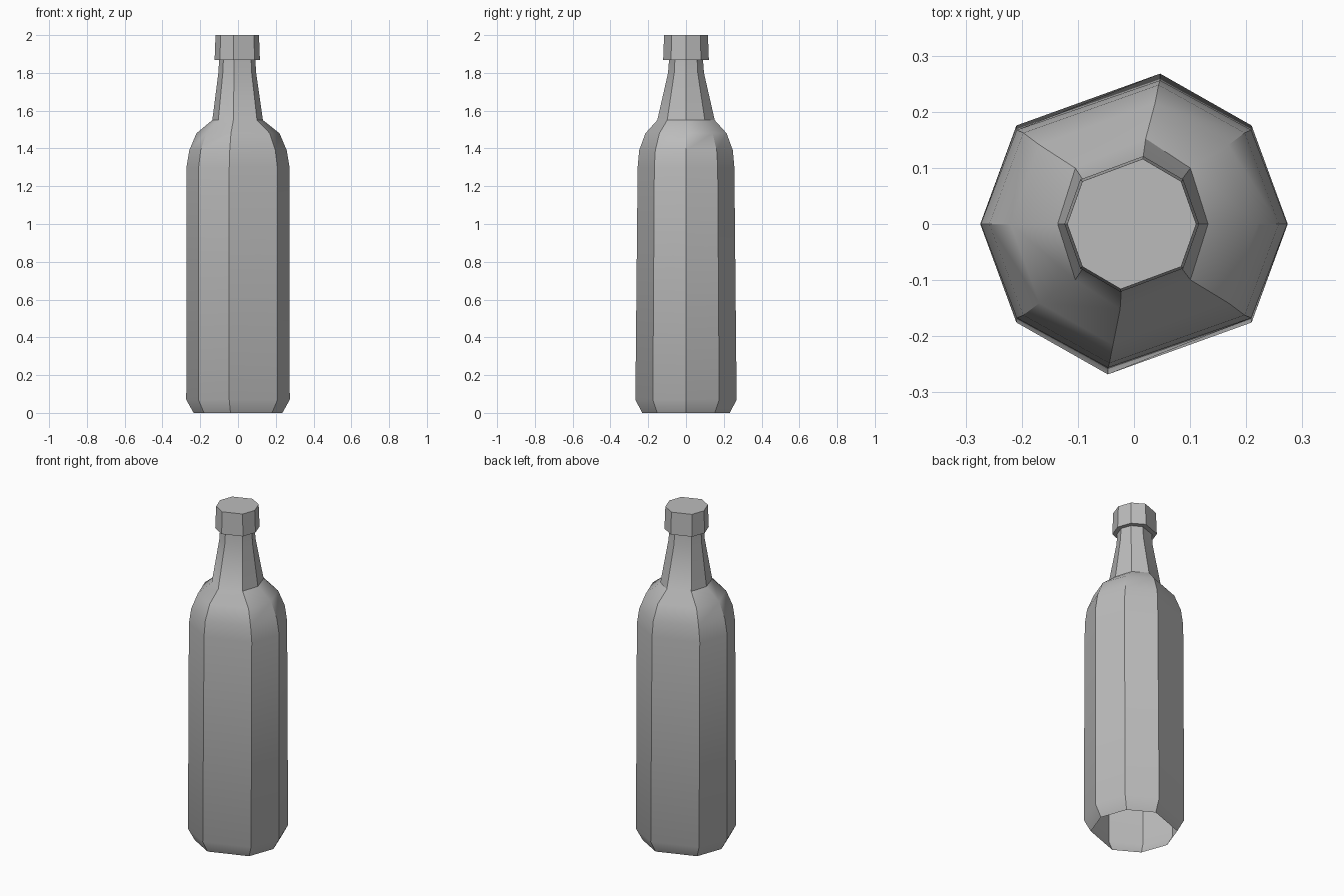
import bpy
import bmesh

cube = bpy.data.objects.get("Cube")
if cube:
    bpy.data.objects.remove(cube)

# One grey for the whole bottle
GREY = (0.5, 0.5, 0.5, 1.0)
grey = bpy.data.materials.new("plain grey")
grey.use_nodes = True
grey.diffuse_color = GREY
grey.node_tree.nodes["Principled BSDF"].inputs["Base Color"].default_value = GREY

# Skewed eight-sided cross-section: half of it, then the same turned half way round
half = [(-1, 0), (-0.765, 0.655), (0.17, 1), (0.765, 0.655)]
outline = half + [(-x, -y) for x, y in half]

# Rings: height, half width, half depth, sideways shift
body = [(0, 0.235, 0.232, 0), (0.07, 0.274, 0.268, 0),
        (1.3, 0.273, 0.256, 0), (1.39, 0.258, 0.248, 0),
        (1.48, 0.22, 0.215, 0), (1.55, 0.134, 0.152, -0.002),
        (1.8, 0.1, 0.095, -0.004), (1.868, 0.096, 0.09, -0.004)]
cap = [(1.868, 0.096, 0.09, -0.004), (1.868, 0.12, 0.121, -0.004),
       (2, 0.115, 0.116, -0.004)]


def loft(name, rings, close_top):
    """Bridge the cross-section through the rings, leaving the lower end open."""
    bm = bmesh.new()
    loops = [[bm.verts.new((x * w + shift, y * d, z)) for x, y in outline]
             for z, w, d, shift in rings]
    n = len(outline)
    for low, high in zip(loops, loops[1:]):
        for i in range(n):
            j = (i + 1) % n
            bm.faces.new((low[j], low[i], high[i], high[j]))
    if close_top:
        bm.faces.new(loops[-1][::-1])
    mesh = bpy.data.meshes.new(name)
    bm.to_mesh(mesh)
    bm.free()
    mesh.materials.append(grey)
    obj = bpy.data.objects.new(name, mesh)
    bpy.context.collection.objects.link(obj)
    bpy.ops.object.select_all(action="DESELECT")
    obj.select_set(True)
    bpy.context.view_layer.objects.active = obj
    bpy.ops.object.shade_smooth_by_angle(angle=0.56)
    return obj


# Bottle with open base, and the flared cap on its neck
loft("bottle_body", body, False)
loft("bottle_cap", cap, True)
